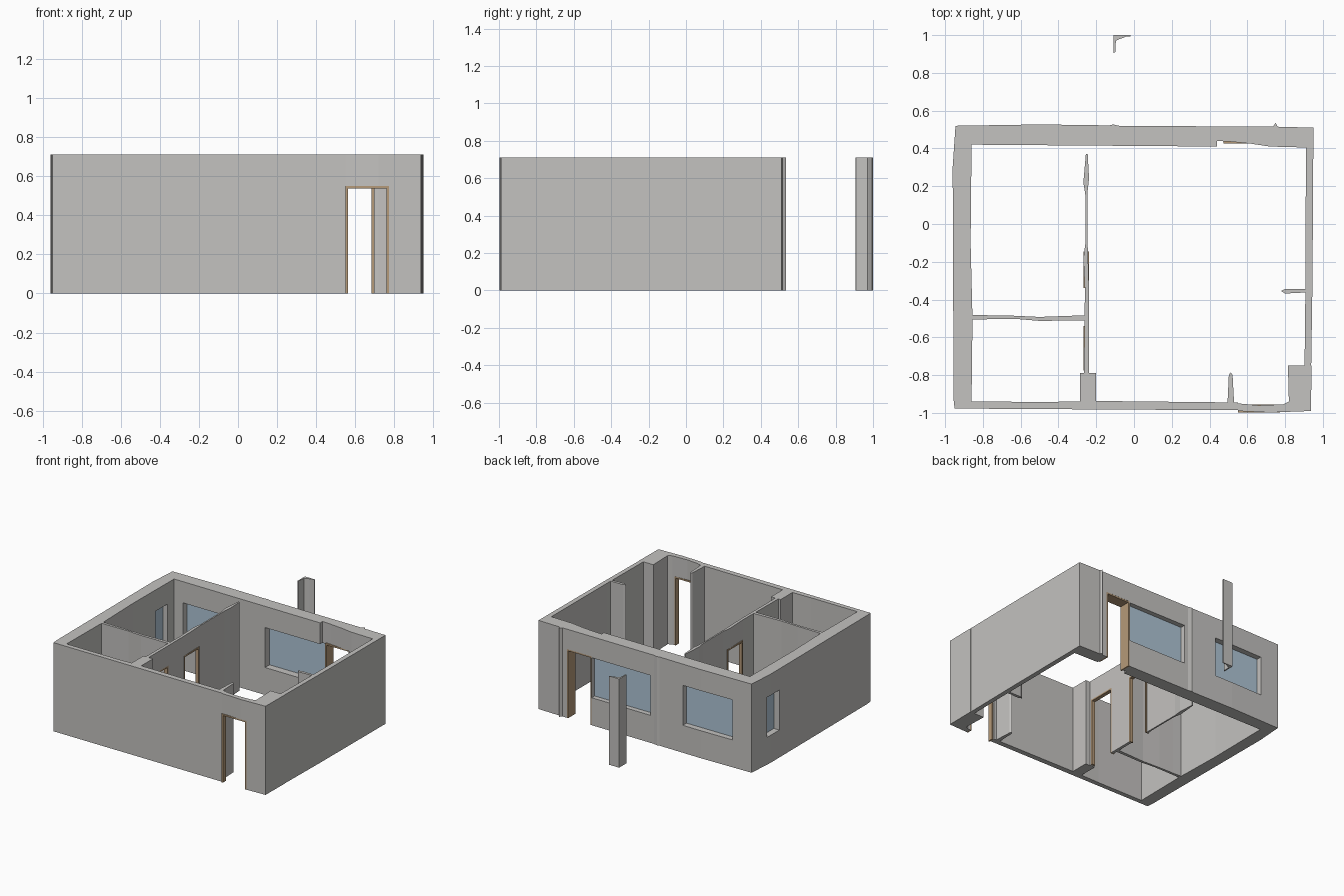
import bpy, bmesh

if "Cube" in bpy.data.objects:
    bpy.data.objects.remove(bpy.data.objects["Cube"])

HEIGHT = 0.71
HEAD = 0.55   # door head height


def material(name, rgb):
    m = bpy.data.materials.new(name)
    m.use_nodes = True
    m.diffuse_color = (*rgb, 1)
    m.node_tree.nodes["Principled BSDF"].inputs["Base Color"].default_value = (*rgb, 1)
    return m


PLASTER = material("plaster_grey", (0.55, 0.54, 0.525))
WOOD = material("frame_tan", (0.46, 0.32, 0.19))
GLASS = material("window_blue", (0.43, 0.56, 0.67))


def prism(name, outline, z0=0.0, z1=HEIGHT, mat=PLASTER):
    """Extrude a plan outline from z0 up to z1."""
    bm = bmesh.new()
    face = bm.faces.new([bm.verts.new((x, y, z0)) for x, y in outline])
    top = bmesh.ops.extrude_face_region(bm, geom=[face])["geom"]
    verts = [v for v in top if isinstance(v, bmesh.types.BMVert)]
    bmesh.ops.translate(bm, verts=verts, vec=(0, 0, z1 - z0))
    bmesh.ops.recalc_face_normals(bm, faces=bm.faces)
    mesh = bpy.data.meshes.new(name)
    bm.to_mesh(mesh)
    bm.free()
    mesh.materials.append(mat)
    ob = bpy.data.objects.new(name, mesh)
    bpy.context.collection.objects.link(ob)
    return ob


def box(name, x0, x1, y0, y1, z0=0.0, z1=HEIGHT, mat=PLASTER):
    return prism(name, [(x0, y0), (x1, y0), (x1, y1), (x0, y1)], z0, z1, mat)


def cut(wall, x0, x1, y0, y1, z0, z1):
    """Cut a box opening through a wall."""
    cutter = box("opening_cutter", x0, x1, y0, y1, z0, z1)
    cutter.hide_render = True
    mod = wall.modifiers.new("opening", "BOOLEAN")
    mod.operation, mod.solver, mod.object = "DIFFERENCE", "EXACT", cutter
    bpy.context.view_layer.update()
    done = bpy.data.meshes.new_from_object(
        wall.evaluated_get(bpy.context.evaluated_depsgraph_get()))
    wall.modifiers.clear()
    wall.data = done
    bpy.data.objects.remove(cutter)


def door(name, wall, axis, a0, a1, d0, d1):
    """Opening along axis from a0 to a1, lined by a frame of depth d0 to d1."""
    def span(p, q, e=0.0):
        return (p, q, d0 - e, d1 + e) if axis == "x" else (d0 - e, d1 + e, p, q)
    t = 0.012
    cut(wall, *span(a0, a1, 0.1), -0.1, HEAD)
    box(name + "_jamb_a", *span(a0, a0 + t), 0, HEAD, WOOD)
    box(name + "_jamb_b", *span(a1 - t, a1), 0, HEAD, WOOD)
    box(name + "_head", *span(a0 + t, a1 - t), HEAD - t, HEAD, WOOD)


def window(name, wall, axis, a0, a1, mid, z0=0.22, z1=0.54):
    """Opening with a thin pane at depth mid."""
    def span(e):
        return (a0, a1, mid - e, mid + e) if axis == "x" else (mid - e, mid + e, a0, a1)
    cut(wall, *span(0.15), z0, z1)
    box(name, *span(0.004), z0, z1, GLASS)


# Outer walls
back_wall = prism("back_wall", [
    (-0.945, 0.52), (-0.86, 0.42), (0.44, 0.41), (0.44, 0.44), (0.52, 0.435),
    (0.62, 0.425), (0.72, 0.41), (0.91, 0.405), (0.95, 0.51), (0.76, 0.515),
    (0.75, 0.535), (0.735, 0.515), (-0.08, 0.52), (-0.11, 0.527), (-0.13, 0.522),
    (-0.5, 0.527)])
left_side_wall = prism("window_side_wall", [
    (-0.945, 0.52), (-0.96, 0.3), (-0.955, -0.93), (-0.95, -0.977),
    (-0.86, -0.94), (-0.855, -0.5), (-0.865, -0.1), (-0.86, 0.42)])
prism("plain_side_wall", [
    (0.95, 0.51), (0.91, 0.405), (0.908, -0.3), (0.903, -0.75),
    (0.938, -0.76), (0.945, -0.3)])
front_wall = prism("front_wall", [
    (-0.95, -0.977), (0.55, -0.986), (0.55, -0.945), (-0.19, -0.937),
    (-0.45, -0.942), (-0.86, -0.94)])
entry_wall = prism("entry_wall", [
    (0.55, -0.99), (0.72, -0.998), (0.937, -0.99), (0.94, -0.75), (0.815, -0.75),
    (0.82, -0.94), (0.79, -0.955), (0.66, -0.96), (0.55, -0.95)])

# Inner partitions, piers and stubs
long_partition = prism("long_partition", [
    (-0.265, -0.8), (-0.238, -0.8), (-0.238, -0.35), (-0.245, -0.12),
    (-0.245, 0.18), (-0.238, 0.24), (-0.245, 0.37), (-0.255, 0.37),
    (-0.268, 0.22), (-0.257, 0.15), (-0.257, -0.1), (-0.268, -0.18),
    (-0.26, -0.35)])
prism("cross_partition", [
    (-0.87, -0.48), (-0.78, -0.483), (-0.65, -0.485), (-0.5, -0.492),
    (-0.255, -0.483), (-0.255, -0.51), (-0.5, -0.513), (-0.62, -0.503),
    (-0.87, -0.505)])
box("partition_pier", -0.285, -0.2, -0.95, -0.79)
prism("entry_stub", [(0.495, -0.95), (0.53, -0.95), (0.522, -0.8),
                     (0.512, -0.785), (0.502, -0.8)])
prism("side_stub", [(0.92, -0.343), (0.8, -0.343), (0.778, -0.355),
                    (0.8, -0.368), (0.92, -0.362)])

# Free-standing post behind the house
prism("outer_post", [
    (-0.108, 0.905), (-0.099, 0.91), (-0.096, 0.97), (-0.075, 0.98),
    (-0.055, 0.986), (-0.045, 0.992), (-0.018, 0.994), (-0.018, 1.0),
    (-0.108, 1.0)])

# Doors
door("front_door", entry_wall, "x", 0.551, 0.772, -0.997, -0.955)
door("back_door", back_wall, "x", 0.475, 0.695, 0.425, 0.515)
door("hall_door", long_partition, "y", -0.34, -0.145, -0.268, -0.238)
door("small_room_door", long_partition, "y", -0.775, -0.54, -0.268, -0.238)

# Windows
window("large_window", back_wall, "x", -0.05, 0.474, 0.475)
window("room_window", back_wall, "x", -0.78, -0.34, 0.475)
window("side_window", left_side_wall, "y", 0.19, 0.34, -0.907)
